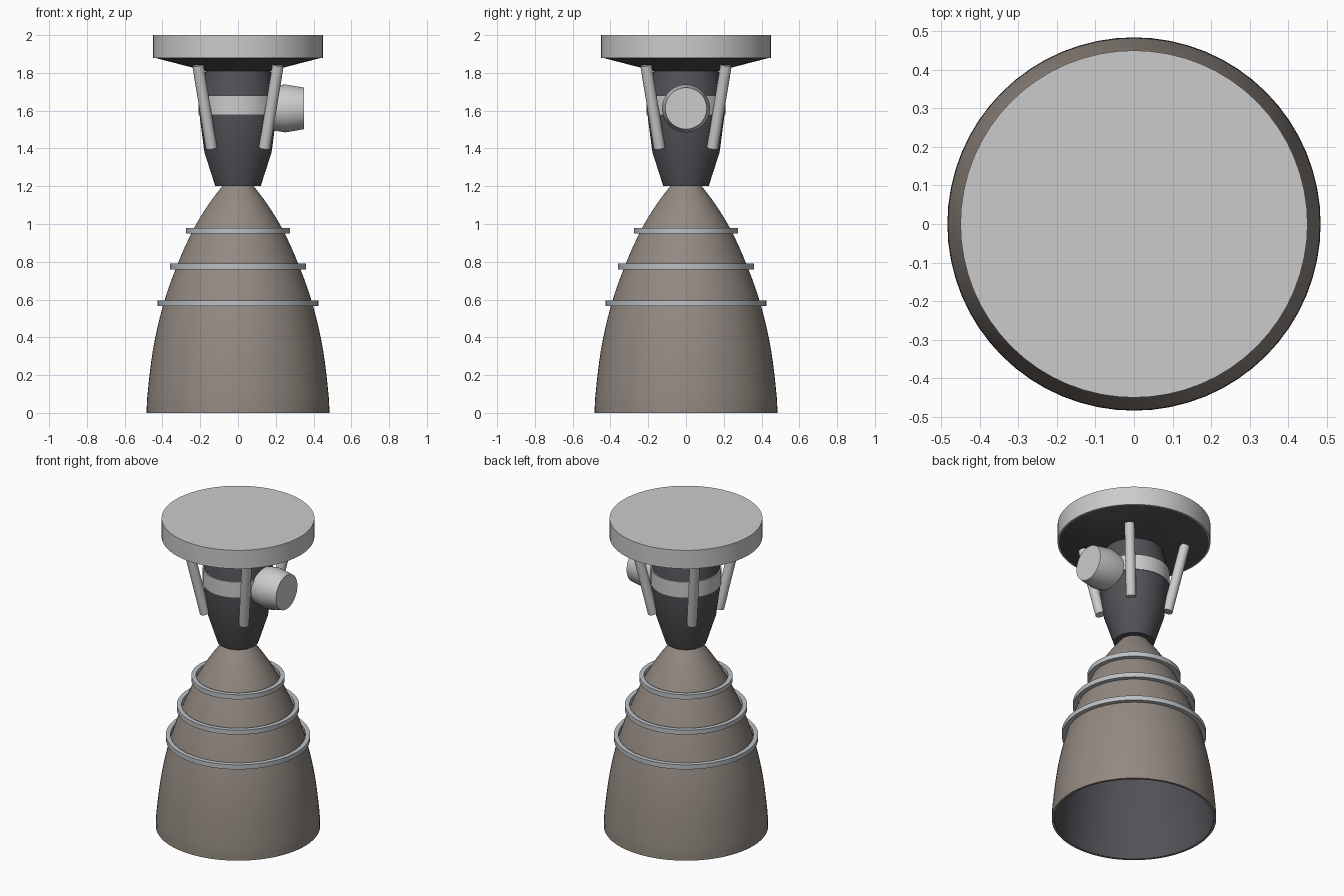
import bpy, bmesh, math
from mathutils import Vector, Matrix

if "Cube" in bpy.data.objects:
    bpy.data.objects.remove(bpy.data.objects["Cube"])


def material(name, rgb):
    m = bpy.data.materials.new(name)
    m.diffuse_color = (*rgb, 1)
    m.use_nodes = True
    m.node_tree.nodes["Principled BSDF"].inputs["Base Color"].default_value = m.diffuse_color
    return m


BROWN = material("nozzle_brown", (0.29, 0.25, 0.22))
DARK = material("dark_metal", (0.085, 0.083, 0.095))
STEEL = material("ring_steel", (0.50, 0.53, 0.56))


def lathe(name, profile, mats=(), closed=False, matrix=None, sides=64, inner_from=None):
    """Revolve (radius, height) points about z; open profiles get end caps if wanted."""
    bm = bmesh.new()
    rings = []
    for r, z in profile:
        if r == 0:
            rings.append([bm.verts.new((0, 0, z))] * sides)
        else:
            rings.append([bm.verts.new((r * math.cos(a), r * math.sin(a), z))
                          for a in (2 * math.pi * i / sides for i in range(sides))])
    pairs = list(zip(rings, rings[1:]))
    if closed:
        pairs.append((rings[-1], rings[0]))
    for k, (a, b) in enumerate(pairs):
        for i in range(sides):
            j = (i + 1) % sides
            face = bm.faces.new(list(dict.fromkeys((a[i], a[j], b[j], b[i]))))
            if inner_from is not None and k >= inner_from:
                face.material_index = 1
    bmesh.ops.recalc_face_normals(bm, faces=bm.faces[:])
    me = bpy.data.meshes.new(name)
    bm.to_mesh(me)
    bm.free()
    ob = bpy.data.objects.new(name, me)
    bpy.context.collection.objects.link(ob)
    for m in mats:
        me.materials.append(m)
    if matrix:
        ob.matrix_world = matrix
    bpy.ops.object.select_all(action='DESELECT')
    ob.select_set(True)
    bpy.context.view_layer.objects.active = ob
    bpy.ops.object.shade_smooth_by_angle(angle=math.radians(30))
    return ob


def smooth_curve(pts, steps=4):
    """Catmull-Rom refinement of a profile."""
    p = [Vector(q) for q in pts]
    p = [2 * p[0] - p[1]] + p + [2 * p[-1] - p[-2]]
    out = []
    for a, b, c, d in zip(p, p[1:], p[2:], p[3:]):
        for s in range(steps):
            t = s / steps
            out.append(0.5 * (2 * b + (c - a) * t + (2 * a - 5 * b + 4 * c - d) * t * t
                              + (3 * b - a - 3 * c + d) * t ** 3))
    return [tuple(v) for v in out] + [tuple(p[-2])]


# Bell nozzle: brown outer wall, dark inner wall
bell = smooth_curve([(0.08, 1.205), (0.155, 1.105), (0.24, 0.965), (0.325, 0.775),
                     (0.398, 0.565), (0.45, 0.335), (0.479, 0.1), (0.484, 0)])
inner = [(r - 0.015, z) for r, z in reversed(bell)]
lathe("bell_nozzle", bell + inner, (BROWN, DARK), closed=True, inner_from=len(bell))

# Stiffening rings
for i, (r, z) in enumerate([(0.275, 0.965), (0.36, 0.775), (0.425, 0.58)]):
    w, h = 0.028, 0.015
    lathe(f"nozzle_ring_{i + 1}", [(r - w, z - h), (r, z - h), (r, z + h), (r - w, z + h)],
          (STEEL,), closed=True)

# Combustion chamber and its band
lathe("combustion_chamber", [(0, 1.2), (0.12, 1.2), (0.178, 1.38), (0.204, 1.58),
                             (0.2, 1.68), (0.17, 1.82), (0, 1.82)], (DARK,))
lathe("chamber_band", [(0, 1.58), (0.208, 1.58), (0.208, 1.68), (0, 1.68)])

# Mounting plate with a dark conical underside
lathe("mounting_plate", [(0, 1.88), (0.45, 1.88), (0.45, 2.0), (0, 2.0)])
lathe("plate_underside", [(0, 1.81), (0.17, 1.81), (0.449, 1.882), (0, 1.882)], (DARK,))

# Four leaning struts on the diagonals
for i, (sx, sy) in enumerate([(1, 1), (-1, 1), (-1, -1), (1, -1)]):
    low = Vector((0.14 * sx, 0.14 * sy, 1.4))
    axis = Vector((0.212 * sx, 0.212 * sy, 1.84)) - low
    m = Matrix.Translation(low) @ axis.to_track_quat('Z', 'Y').to_matrix().to_4x4()
    n = axis.length
    lathe(f"support_strut_{i + 1}", [(0, 0), (0.03, 0), (0.03, n), (0, n)], matrix=m, sides=24)

# Barrel-shaped pump on the right side
lathe("side_pump", [(0, 0.15), (0.11, 0.15), (0.127, 0.25), (0.11, 0.35), (0, 0.35)],
      matrix=Matrix.Translation((0, 0, 1.612)) @ Matrix.Rotation(math.pi / 2, 4, 'Y'), sides=48)
